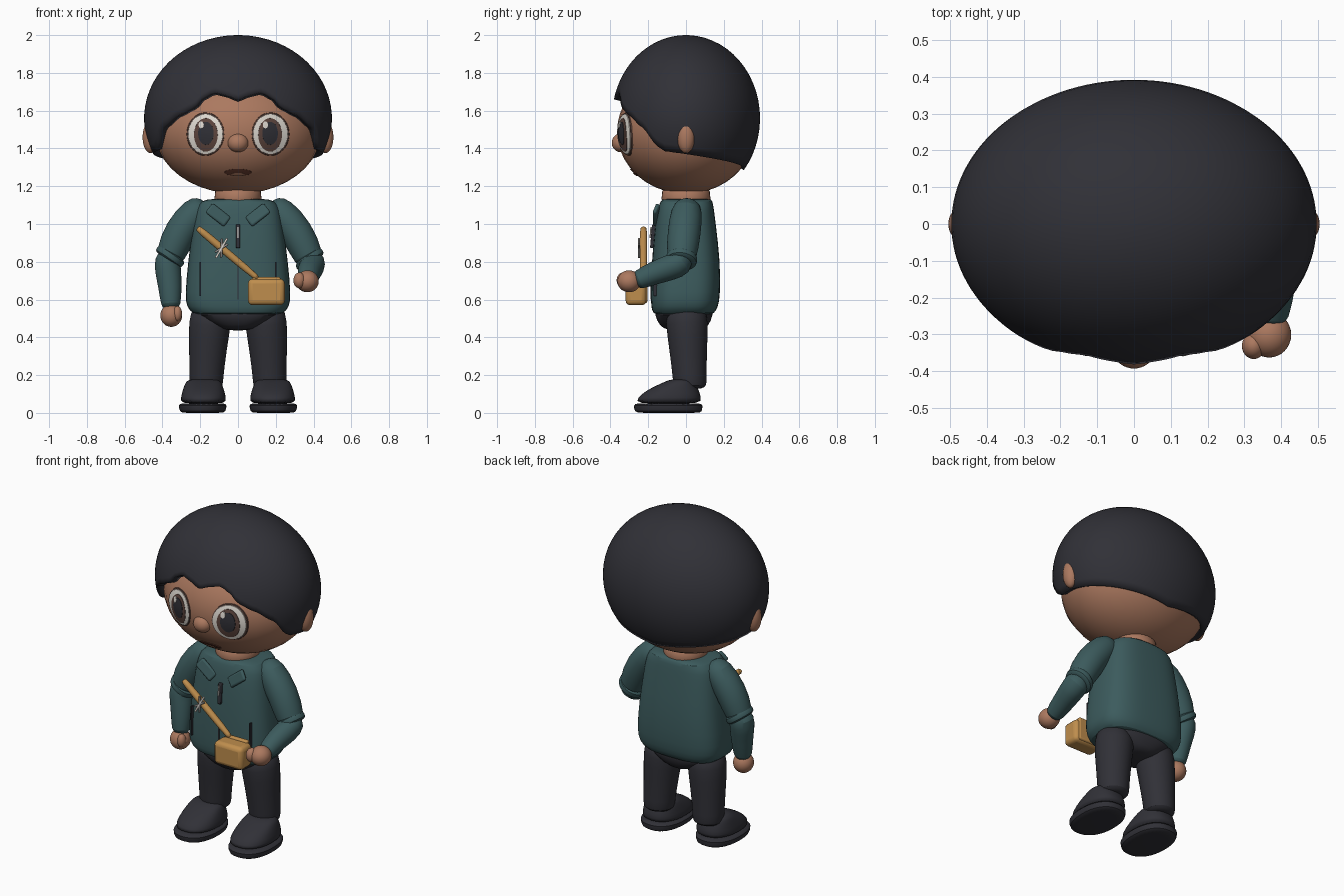
import bpy, bmesh
from math import sin, cos, pi, acos, sqrt, radians, copysign
from mathutils import Vector, Euler

cube = bpy.data.objects.get("Cube")
if cube:
    bpy.data.objects.remove(cube, do_unlink=True)


def material(name, color):
    m = bpy.data.materials.new(name)
    m.use_nodes = True
    m.diffuse_color = (*color, 1)
    m.node_tree.nodes["Principled BSDF"].inputs["Base Color"].default_value = (*color, 1)
    return m


DARK = material("charcoal", (.03, .03, .038))
SKIN = material("skin", (.41, .19, .115))
TEAL = material("teal cloth", (.045, .105, .11))
TAN = material("tan leather", (.52, .27, .075))
WHITE = material("eye white", (.75, .71, .65))
BROWN = material("iris brown", (.11, .06, .048))
GREY = material("metal grey", (.32, .3, .29))
LIP = material("lip brown", (.12, .04, .025))


def finish(ob, name, mat, angle=40):
    ob.name = name
    ob.data.materials.append(mat)
    bpy.ops.object.select_all(action='DESELECT')
    ob.select_set(True)
    bpy.context.view_layer.objects.active = ob
    bpy.ops.object.shade_smooth_by_angle(angle=radians(angle))
    return ob


def skin(name, rings, mat, end_cap=True, subdiv=0):
    """Join rings of points into one surface."""
    bm = bmesh.new()
    rows = [[bm.verts.new(p) for p in r] for r in rings]
    n = len(rows[0])
    for a, b in zip(rows, rows[1:]):
        for i in range(n):
            bm.faces.new((a[i], a[(i + 1) % n], b[(i + 1) % n], b[i]))
    bm.faces.new(rows[0])
    if end_cap:
        bm.faces.new(rows[-1])
    bmesh.ops.recalc_face_normals(bm, faces=bm.faces)
    me = bpy.data.meshes.new(name)
    bm.to_mesh(me)
    bm.free()
    ob = bpy.data.objects.new(name, me)
    bpy.context.collection.objects.link(ob)
    if subdiv:
        ob.modifiers.new("Smooth", 'SUBSURF').levels = subdiv
        ob.modifiers["Smooth"].render_levels = subdiv
    return finish(ob, name, mat)


def loft(name, sections, mat, x=0, power=2, n=32):
    """Stack superellipse sections given as (z, half width, front y, back y)."""
    rings = []
    for z, rx, yf, yb in sections:
        ring = []
        for i in range(n):
            c, s = cos(2 * pi * i / n), sin(2 * pi * i / n)
            u, v = (copysign(abs(k) ** (2 / power), k) for k in (c, s))
            ring.append((x + rx * u, (yf + yb) / 2 + (yb - yf) / 2 * v, z))
        rings.append(ring)
    return skin(name, rings, mat, subdiv=1)


def tube(name, path, radii, mat, n=20):
    pts = [Vector(p) for p in path]
    rings = []
    for i, p in enumerate(pts):
        t = (pts[min(i + 1, len(pts) - 1)] - pts[max(i - 1, 0)]).normalized()
        u = t.cross(Vector((.3, 1, .2))).normalized()
        v = t.cross(u)
        rings.append([p + radii[i] * (u * cos(2 * pi * k / n) + v * sin(2 * pi * k / n))
                      for k in range(n)])
    return skin(name, rings, mat, subdiv=1)


def ball(name, loc, size, mat, rot=(0, 0, 0)):
    bpy.ops.mesh.primitive_uv_sphere_add(segments=32, ring_count=20, location=loc, rotation=rot)
    ob = bpy.context.object
    ob.scale = size
    return finish(ob, name, mat)


def box(name, loc, size, mat, rot=(0, 0, 0), bevel=0):
    bpy.ops.mesh.primitive_cube_add(size=1, location=loc, rotation=rot)
    ob = bpy.context.object
    ob.scale = size
    bpy.ops.object.transform_apply(location=False, rotation=False, scale=True)
    if bevel:
        b = ob.modifiers.new("Bevel", 'BEVEL')
        b.width, b.segments = bevel, 3
    return finish(ob, name, mat)


# Head, ears, nose and neck
HEAD, HZ = (.44, .365, .33), 1.49
ball("head", (0, 0, HZ), HEAD, SKIN)
ball("nose", (0, -.345, 1.43), (.055, .048, .05), SKIN)
loft("neck", [(1.08, .125, -.13, .13), (1.13, .125, -.13, .13), (1.22, .125, -.13, .13)], SKIN)


def face_patch(name, x, z, rx, rz, lift, mat):
    """Thin elliptical plate that follows the front of the head."""
    rings = []
    for k, d in ((1, -.004), (.98, lift), (.7, lift), (.4, lift), (.05, lift)):
        ring = []
        for i in range(36):
            px, pz = x + k * rx * cos(i * pi / 18), z + k * rz * sin(i * pi / 18)
            y = -HEAD[1] * sqrt(1 - (px / HEAD[0]) ** 2 - ((pz - HZ) / HEAD[2]) ** 2)
            ring.append((px, y - d, pz))
        rings.append(ring)
    skin(name, rings, mat)


for s, side in ((-1, "right"), (1, "left")):
    ball(side + "_ear", (s * .463, 0, 1.46), (.042, .047, .085), SKIN)
    face_patch(side + "_eye_rim", s * .172, 1.476, .1, .115, .003, BROWN)
    face_patch(side + "_eye_white", s * .172, 1.476, .093, .108, .006, WHITE)
    face_patch(side + "_iris", s * .17, 1.472, .064, .09, .008, BROWN)
    face_patch(side + "_pupil", s * .17, 1.48, .042, .062, .0105, DARK)
    face_patch(side + "_eye_glint", s * .17 - .025, 1.525, .014, .019, .013, WHITE)
face_patch("mouth", 0, 1.273, .072, .019, .005, LIP)
face_patch("lower_lip", 0, 1.262, .035, .009, .009, SKIN)

# Hair: a cap whose lower edge follows a hairline given by angle from the front
HAIRLINE = [(0, 1.66), (8, 1.685), (16, 1.7), (23, 1.67), (29, 1.615), (40, 1.575), (54, 1.51),
            (66, 1.41), (72, 1.385), (85, 1.375), (180, 1.285)]


def hairline(deg):
    for (a, za), (b, zb) in zip(HAIRLINE, HAIRLINE[1:]):
        if deg <= b:
            t = (deg - a) / (b - a)
            if b < 90:
                t = t * t * (3 - 2 * t) * .5 + t * .5
            return za + (zb - za) * t


hair_rings = []
for r in range(21):
    ring = []
    for i in range(120):
        az = i * 3 if i <= 60 else i * 3 - 360
        phi = .03 + (acos((hairline(abs(az)) - 1.56) / .44) - .03) * r / 20
        a = radians(az)
        ring.append((.497 * sin(phi) * sin(a), -.392 * sin(phi) * cos(a), 1.56 + .44 * cos(phi)))
    hair_rings.append(ring)
hair = skin("hair", hair_rings, DARK, end_cap=False)
solid = hair.modifiers.new("Thickness", 'SOLIDIFY')
solid.thickness, solid.offset = .05, -1

# Jacket body, collar, zip and pocket seams
loft("jacket", [(.52, .2, -.15, .12), (.525, .24, -.175, .15), (.56, .272, -.185, .17),
                (.62, .282, -.187, .182), (.8, .265, -.182, .182), (1.0, .24, -.165, .158),
                (1.08, .225, -.15, .148), (1.125, .2, -.135, .14), (1.135, .13, -.12, .13)],
     TEAL, power=3)
for s, side in ((-1, "right"), (1, "left")):
    box(side + "_collar", (s * .105, -.158, 1.048), (.125, .022, .066), TEAL,
        (radians(-18), s * radians(-38), 0), .02)
    box(side + "_pocket_seam", (s * .2, -.162, .71), (.006, .02, .18), DARK)
box("zip_line", (0, -.182, .69), (.007, .012, .18), DARK)
box("zip_tape", (0, -.175, .935), (.022, .02, .125), DARK, (radians(-5), 0, 0), .005)
box("zip_pull", (0, -.187, .955), (.009, .008, .06), GREY, (radians(-5), 0, 0))

# Arms: the right hangs down, the left bends forward to the bag
ARMS = {
    "right": ((-.2, 0, 1.06), (-.365, -.01, .82), (-.355, -.05, .56)),
    "left": ((.2, .005, 1.06), (.385, -.025, .805), (.37, -.26, .70)),
}
for side, (sh, el, wr) in ARMS.items():
    sh, el, wr = Vector(sh), Vector(el), Vector(wr)
    s = -1 if side == "right" else 1
    bulge = Vector((s * .03, 0, .03))
    up = (el - sh).normalized()
    tube(side + "_sleeve", [sh - up * .06, sh - up * .04, sh + bulge * .5, (sh + el) / 2 + bulge * .8,
                            el - up * .01, el + up * .005],
         [.02, .06, .085, .09, .082, .05], TEAL)
    tube(side + "_sleeve_cuff", [el - up * .035, el - up * .03, el + up * .01, el + up * .015],
         [.06, .086, .086, .06], TEAL)
    tube(side + "_forearm", [el - up * .04, el + up * .02, el.lerp(wr, .25) + up * .012,
                             el.lerp(wr, .6), wr, wr.lerp(el, -.03)],
         [.06, .074, .07, .062, .053, .03], TEAL)
    d = (wr - el).normalized()
    fist = wr + d * .045
    if side == "right":
        ball("right_hand", fist, (.058, .06, .06), SKIN)
        ball("right_thumb", fist + Vector((.033, -.035, .01)), (.024, .027, .04), SKIN)
    else:
        ball("left_hand", fist + Vector((0, 0, .015)), (.06, .062, .058), SKIN)
        ball("left_thumb", fist + Vector((-.042, -.03, .02)), (.032, .036, .042), SKIN)

# Trousers and shoes
loft("hips", [(.435, .06, -.1, .09), (.46, .13, -.14, .12), (.52, .23, -.168, .145),
              (.57, .235, -.165, .145)], DARK, power=2.5)
for s, side in ((-1, "right"), (1, "left")):
    tube(side + "_leg", [(s * .135, .0, .56), (s * .15, .005, .48), (s * .16, .012, .33),
                         (s * .168, .02, .18), (s * .168, .022, .14), (s * .168, .022, .125)],
         [.105, .115, .1, .09, .09, .06], DARK)
    loft(side + "_shoe_sole", [(0, .1, -.25, .07), (.003, .122, -.272, .085),
                               (.045, .13, -.28, .09), (.052, .115, -.265, .08)],
         DARK, x=s * .187, power=2.3)
    loft(side + "_shoe_upper", [(.045, .123, -.27, .083), (.08, .12, -.258, .08),
                                (.12, .11, -.21, .07), (.155, .098, -.135, .05),
                                (.175, .085, -.09, .03), (.178, .04, -.06, .01)],
         DARK, x=s * .183, power=2.3)

# Shoulder bag with strap and knotted ribbon
box("bag", (.15, -.265, .64), (.195, .11, .14), TAN, bevel=.025)
box("bag_back_rail", (.15, -.22, .65), (.15, .03, .14), TAN, bevel=.01)
strap_start, strap_end = Vector((-.215, -.225, .98)), Vector((.13, -.225, .69))
tube("strap", [strap_start, strap_start.lerp(strap_end, .02), strap_start.lerp(strap_end, .5),
               strap_end], [.012, .021, .021, .019], TAN, n=12)
knot = strap_start.lerp(strap_end, .37)
for i, (tilt, length) in enumerate(((50, .12), (22, .1), (78, .08))):
    box("ribbon_%d" % (i + 1), knot + Vector((0, -.024, 0)), (.012, .01, length), GREY if i else WHITE,
        Euler((0, radians(tilt - 20), 0)), .003)
